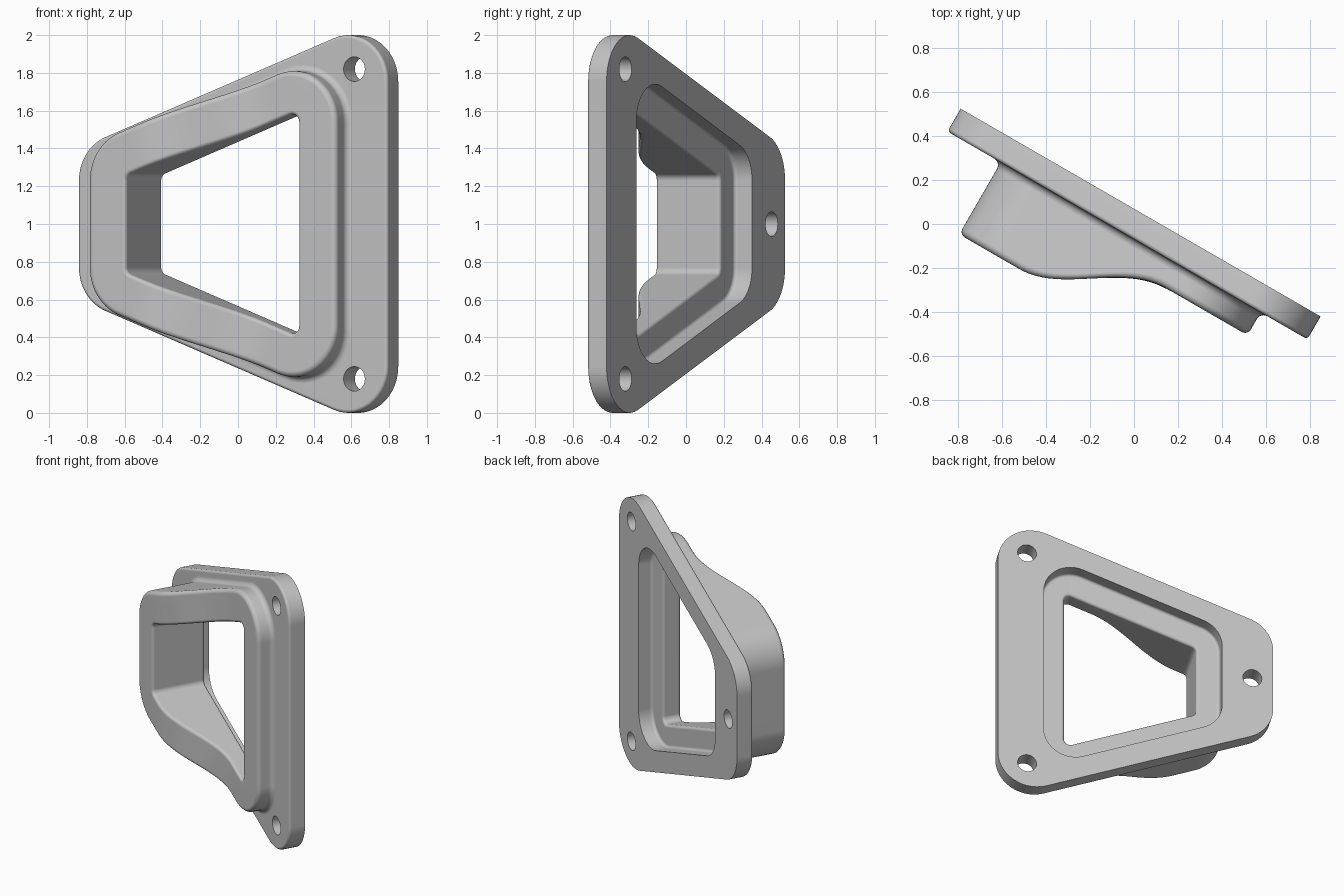
import bpy, bmesh, math
from mathutils import Vector

cube = bpy.data.objects.get("Cube")
if cube:
    bpy.data.objects.remove(cube)

TILT = math.radians(30)
SLOPE = math.atan(0.375)          # angle of the slanted sides
PLATE = ((-0.70, 1.23), (0.70, 1.755))    # corner centres of the flange
COLLAR = ((-0.395, 1.23), (0.43, 1.54))   # corner centres of the raised collar


def to_world(u, w, z):
    """u runs along the flange, w out of its front face."""
    c, s = math.cos(TILT), math.sin(TILT)
    return Vector((c * u - s * w, -s * u - c * w, z))


def collar_top(u):
    """Collar height: tall on the right, easing down to the low side."""
    t = min(max((u + 0.35) / 0.62, 0), 1)
    return 0.438 - 0.258 * (1 - math.cos(math.pi * t)) / 2


def outline(centres, r, steps=14, side=28):
    """Rounded trapezoid: upper half, then mirrored below z = 1."""
    (lu, lz), (ru, rz) = centres
    lean = math.pi / 2 + SLOPE

    def arc(cu, cz, a0, a1):
        return [(cu + r * math.cos(a0 + (a1 - a0) * i / steps),
                 cz + r * math.sin(a0 + (a1 - a0) * i / steps)) for i in range(steps + 1)]

    left, right = arc(lu, lz, math.pi, lean), arc(ru, rz, lean, 0)
    a, b = Vector(left[-1]), Vector(right[0])
    slant = [tuple(a.lerp(b, i / side)) for i in range(1, side)]
    upper = left + slant + right
    return upper + [(u, 2 - z) for u, z in reversed(upper)]


def fillet(start, end, w_first, steps=6):
    """Quarter round between two (radius, height) points."""
    pts = []
    for i in range(steps + 1):
        a = math.pi / 2 * i / steps
        slow, fast = 1 - math.cos(a), math.sin(a)
        fr, fw = (slow, fast) if w_first else (fast, slow)
        pts.append((start[0] + (end[0] - start[0]) * fr,
                    start[1] + (end[1] - start[1]) * fw))
    return pts


# Closed cross-section: (corner centres, follows the collar top, points)
section = [
    (PLATE, False, [(0.245, -0.06)]),
    (PLATE, False, fillet((0.245, 0.042), (0.227, 0.06), True)),
    (COLLAR, False, fillet((0.305, 0.06), (0.27, 0.095), False)),
    (COLLAR, True, fillet((0.27, -0.03), (0.24, 0), True)),
    (COLLAR, True, fillet((0.06, 0), (0.04, -0.02), False)),
    (COLLAR, False, fillet((0.04, 0.065), (0.06, 0.045), True)),
    (COLLAR, False, fillet((0.18, 0.045), (0.20, 0.025), False)),
    (COLLAR, False, [(0.20, -0.06)]),
]

# Sweep the section around the outline
bm = bmesh.new()
rings = []
for centres, on_top, points in section:
    for r, w in points:
        rings.append([bm.verts.new(to_world(u, w + (collar_top(u) if on_top else 0), z))
                      for u, z in outline(centres, r)])
for k, ring in enumerate(rings):
    nxt = rings[(k + 1) % len(rings)]
    for i in range(len(ring)):
        j = (i + 1) % len(ring)
        bm.faces.new((ring[i], ring[j], nxt[j], nxt[i]))
bmesh.ops.recalc_face_normals(bm, faces=bm.faces)
mesh = bpy.data.meshes.new("flanged_collar")
bm.to_mesh(mesh)
bm.free()
body = bpy.data.objects.new("flanged_collar", mesh)
bpy.context.collection.objects.link(body)

# Grey finish
grey = bpy.data.materials.new("plain_grey")
grey.use_nodes = True
grey.diffuse_color = (0.55, 0.55, 0.55, 1)
grey.node_tree.nodes["Principled BSDF"].inputs["Base Color"].default_value = grey.diffuse_color
mesh.materials.append(grey)


def drill(u, z):
    """Cut one screw hole through the flange."""
    direction = to_world(0, 1, 0)
    bpy.ops.mesh.primitive_cylinder_add(vertices=40, radius=0.065, depth=0.3,
                                        location=to_world(u, 0, z),
                                        rotation=direction.to_track_quat('Z', 'Y').to_euler())
    cutter = bpy.context.object
    cutter.name = "screw_hole_cutter"
    cutter.hide_render = True
    cutter.data.materials.append(grey)
    bpy.ops.object.select_all(action='DESELECT')
    body.select_set(True)
    bpy.context.view_layer.objects.active = body
    cut = body.modifiers.new("screw_hole", 'BOOLEAN')
    cut.operation, cut.solver, cut.object = 'DIFFERENCE', 'EXACT', cutter
    bpy.ops.object.modifier_apply(modifier=cut.name)
    bpy.data.objects.remove(cutter)


for u, z in ((-0.803, 1), (0.745, 1.82), (0.745, 0.18)):
    drill(u, z)

# Smooth rounds, crisp rims, flat faces kept flat
bpy.ops.object.shade_smooth_by_angle(angle=math.radians(32))
weighted = body.modifiers.new("weighted_normals", 'WEIGHTED_NORMAL')
weighted.keep_sharp = True
